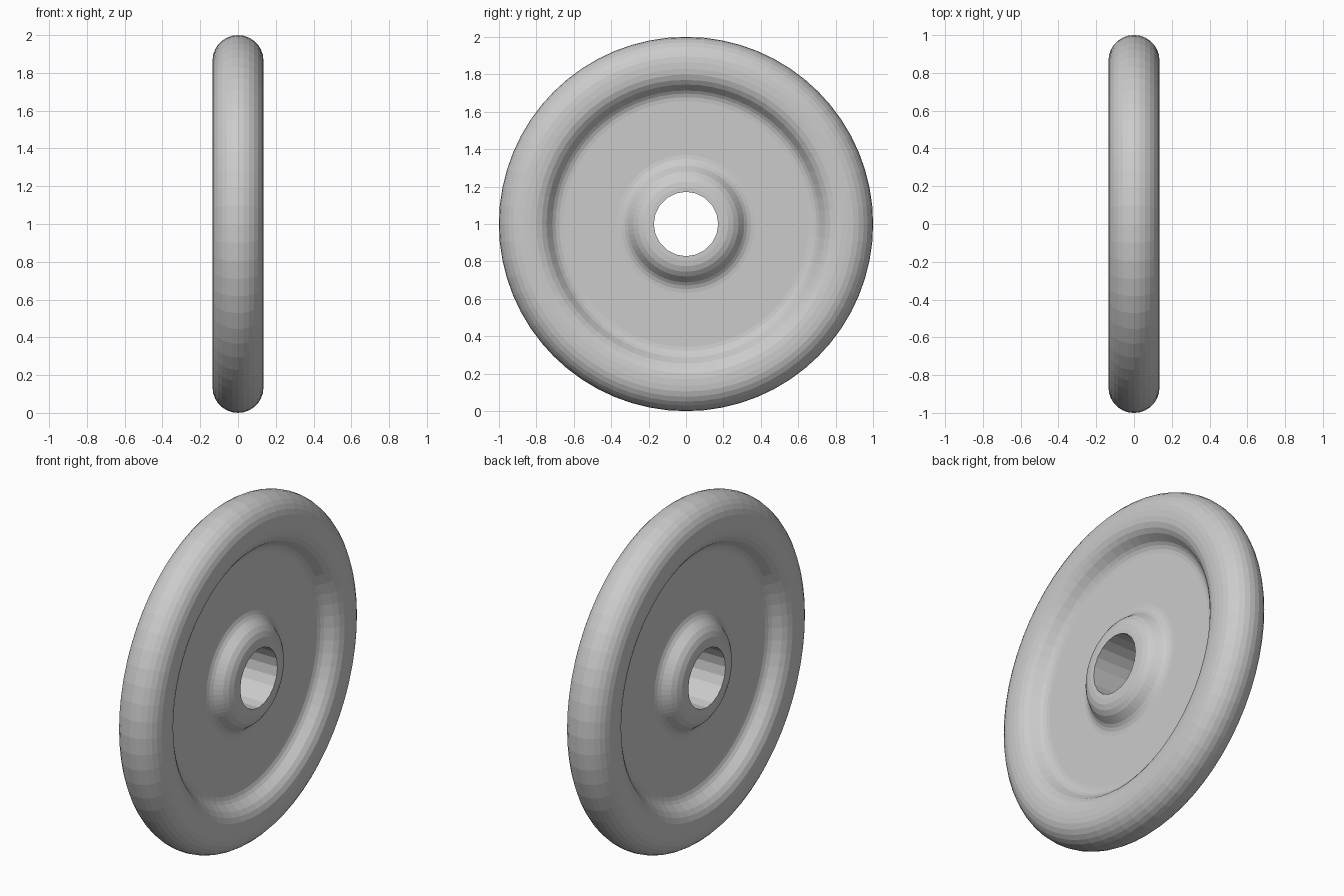
import bpy, bmesh
from math import sin, cos, pi, radians

if "Cube" in bpy.data.objects:
    bpy.data.objects.remove(bpy.data.objects["Cube"])

SEGS = 64
HALF = 0.135      # half thickness of rim and hub
THETA = radians(60)


def arc(cr, cx, rad, a0, a1, n):
    """Points (radius, x) on an arc; angle measured from the +x direction."""
    return [(cr + rad * sin(a0 + (a1 - a0) * i / n),
             cx + rad * cos(a0 + (a1 - a0) * i / n)) for i in range(n + 1)]


def s_curve(r0, rad1, rad2, sign):
    """Rounded shoulder falling from the full thickness to the web."""
    pts = arc(r0, HALF - rad1, rad1, 0, sign * THETA, 4)
    cr = r0 + sign * (rad1 + rad2) * sin(THETA)
    cx = HALF - (rad1 + rad2) * (1 - cos(THETA)) + rad2
    return pts + arc(cr, cx, rad2, pi + sign * THETA, pi, 4)[1:]


# Half profile from hub face, over the web, to the rim crown
half = s_curve(0.195, 0.12, 0.08, 1)
half += s_curve(0.83, 0.12, 0.08, -1)[::-1]
half += arc(1 - HALF, 0, HALF, 0, pi / 2, 7)
profile = half + [(r, -x) for r, x in half[-2::-1]]

# Wheel body: profile turned about the x axis
bm = bmesh.new()
rings = []
for r, x in profile:
    rings.append([bm.verts.new((x, r * cos(2 * pi * i / SEGS), 1 + r * sin(2 * pi * i / SEGS)))
                  for i in range(SEGS)])
for a, b in zip(rings, rings[1:]):
    for i in range(SEGS):
        j = (i + 1) % SEGS
        bm.faces.new((a[i], a[j], b[j], b[i]))
bm.faces.new(rings[0])
bm.faces.new(rings[-1])
bmesh.ops.recalc_face_normals(bm, faces=bm.faces[:])
mesh = bpy.data.meshes.new("wheel")
bm.to_mesh(mesh)
bm.free()
wheel = bpy.data.objects.new("wheel", mesh)
bpy.context.collection.objects.link(wheel)

# Axle bore cut through the hub
bpy.ops.mesh.primitive_cylinder_add(vertices=20, radius=0.172, depth=1,
                                    location=(0, 0, 1), rotation=(0, pi / 2, 0))
cutter = bpy.context.object
cutter.name = "bore_cutter"
cutter.hide_render = True
cutter.display_type = 'WIRE'
mod = wheel.modifiers.new("bore", 'BOOLEAN')
mod.operation = 'DIFFERENCE'
mod.solver = 'EXACT'
mod.object = cutter
bpy.context.view_layer.objects.active = wheel
bpy.ops.object.modifier_apply(modifier=mod.name)
bpy.data.objects.remove(cutter)
